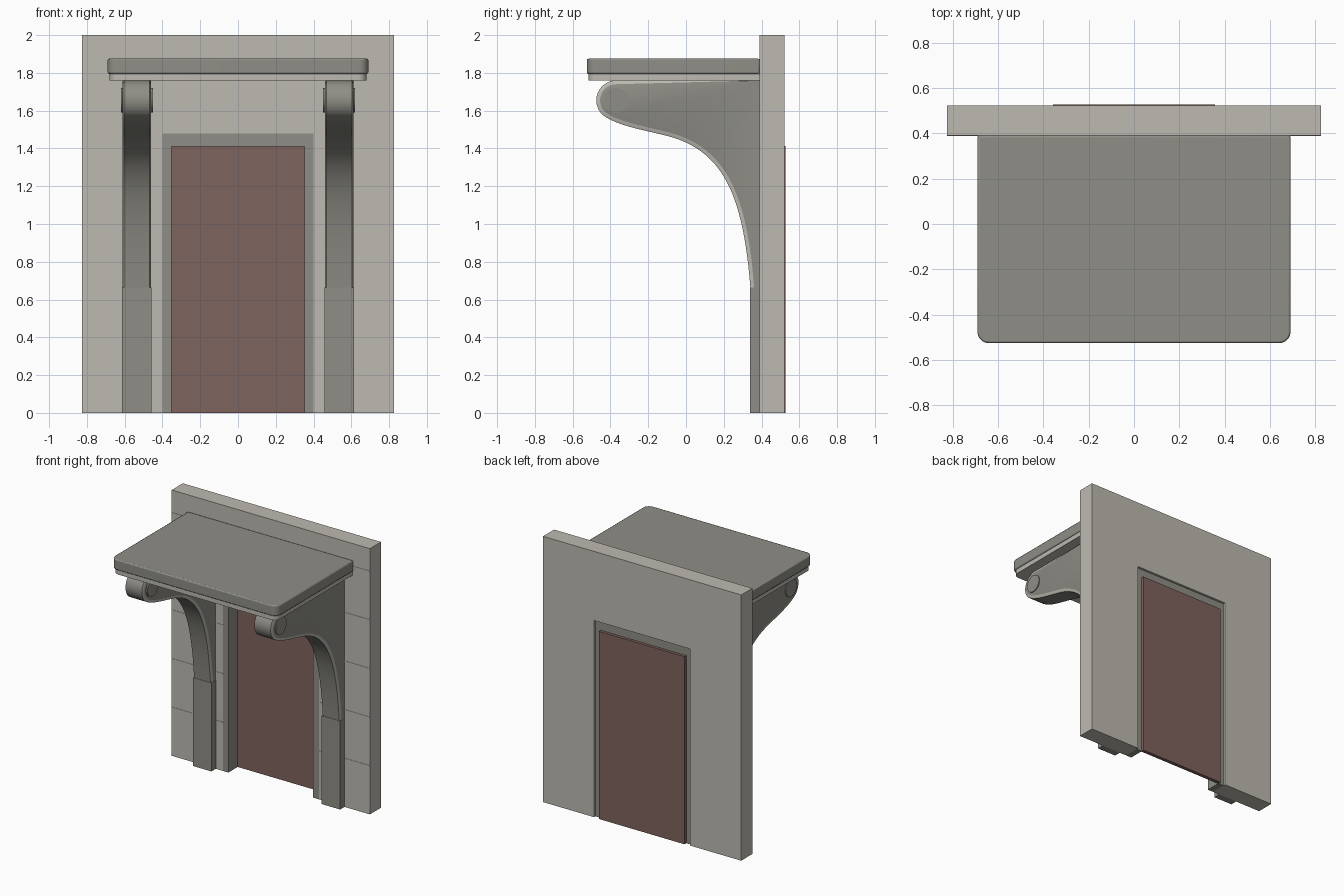
import bpy, bmesh, math
from mathutils import Vector
from mathutils.geometry import interpolate_bezier

cube = bpy.data.objects.get("Cube")
if cube:
    bpy.data.objects.remove(cube, do_unlink=True)


def material(name, rgb):
    m = bpy.data.materials.new(name)
    m.use_nodes = True
    m.diffuse_color = (*rgb, 1)
    m.node_tree.nodes["Principled BSDF"].inputs["Base Color"].default_value = (*rgb, 1)
    return m


LIGHT = material("light stone", (0.51, 0.49, 0.44))
DARK = material("dark stone", (0.275, 0.27, 0.24))
DOOR = material("door brown", (0.21, 0.125, 0.11))


def finish(name, bm, *mats):
    bmesh.ops.recalc_face_normals(bm, faces=bm.faces)
    mesh = bpy.data.meshes.new(name)
    bm.to_mesh(mesh)
    bm.free()
    for m in mats:
        mesh.materials.append(m)
    ob = bpy.data.objects.new(name, mesh)
    bpy.context.collection.objects.link(ob)
    return ob


def loft(bm, loops):
    """Skin matching vertex loops and cap both ends."""
    rings = [[bm.verts.new(p) for p in loop] for loop in loops]
    bands = []
    for a, b in zip(rings, rings[1:]):
        bands.append([bm.faces.new((a[i - 1], a[i], b[i], b[i - 1])) for i in range(len(a))])
    caps = [bm.faces.new(rings[0]), bm.faces.new(rings[-1])]
    return bands, caps


def prism(name, pts, place, lo, hi, mat):
    bm = bmesh.new()
    loft(bm, [[place(u, v, d) for u, v in pts] for d in (lo, hi)])
    return finish(name, bm, mat)


def front_plane(u, v, d):
    return (u, d, v)


def ground_plane(u, v, d):
    return (u, v, d)


def box(name, x0, x1, y0, y1, z0, z1, mat):
    return prism(name, [(x0, y0), (x1, y0), (x1, y1), (x0, y1)], ground_plane, z0, z1, mat)


def arch(outer, top, inner, head):
    """Square arch outline, open at the floor."""
    return [(-outer, 0), (-inner, 0), (-inner, head), (inner, head),
            (inner, 0), (outer, 0), (outer, top), (-outer, top)]


def smooth(ob):
    bpy.ops.object.select_all(action="DESELECT")
    ob.select_set(True)
    bpy.context.view_layer.objects.active = ob
    bpy.ops.object.shade_smooth_by_angle(angle=math.radians(25))


# Wall, door frame and door
FRONT, BACK = 0.39, 0.522
prism("wall", arch(0.825, 2, 0.4, 1.48), front_plane, FRONT, BACK, LIGHT)
prism("door_frame", arch(0.4, 1.48, 0.353, 1.41), front_plane, FRONT, 0.505, DARK)
box("door", -0.356, 0.356, 0.5, 0.527, 0, 1.412, DOOR)

# Fine course lines across the wall face
for i in range(1, 6):
    z = i * 0.366
    spans = [(-0.825, -0.4), (0.4, 0.825)] if z < 1.48 else [(-0.825, 0.825)]
    for x0, x1 in spans:
        box("wall_course", x0, x1, FRONT - 0.002, FRONT + 0.01, z - 0.002, z + 0.002, LIGHT)


# Canopy slabs with rounded front corners
def rounded(half, front, r):
    pts = [(half, FRONT), (-half, FRONT)]
    for cx, start in ((-half + r, 180), (half - r, 270)):
        for k in range(9):
            a = math.radians(start + k * 90 / 8)
            pts.append((cx + r * math.cos(a), front + r + r * math.sin(a)))
    return pts


top = prism("canopy_top", rounded(0.69, -0.525, 0.05), ground_plane, 1.795, 1.875, DARK)
bevel = top.modifiers.new("soft_edges", "BEVEL")
bevel.width = 0.008
bevel.segments = 2
bevel.limit_method = "ANGLE"
bevel.angle_limit = math.radians(40)
smooth(top)
smooth(prism("canopy_underside", rounded(0.68, -0.516, 0.045), ground_plane, 1.76, 1.795, LIGHT))

# Bracket profile in (y, z): scroll arc, then a sweeping S curve
CY, CZ, R = -0.37, 1.655, 0.105
curve = [Vector((CY + R * math.cos(math.radians(a)), CZ + R * math.sin(math.radians(a))))
         for a in range(90, 236, 10)]
sweep = [[(-0.43, 1.569), (-0.36, 1.52), (-0.2, 1.492), (-0.14, 1.476)],
         [(-0.14, 1.476), (0.18, 1.41), (0.3, 1.19), (0.341, 0.661)]]
for (p0, h0, h1, p1), n in zip(sweep, (10, 28)):
    pts = interpolate_bezier(*[Vector((*p, 0)) for p in (p0, h0, h1, p1)], n)
    curve += [p.to_2d() for p in pts[1:]]

inset = []
for i, p in enumerate(curve):
    d = (curve[min(i + 1, len(curve) - 1)] - curve[max(i - 1, 0)]).normalized()
    inset.append(p + Vector((-d.y, d.x)) * 0.02)
inset[-1].y = curve[-1].y
ends = [Vector((FRONT, 0.661)), Vector((FRONT, 1.76))]
outer, inner = curve + ends, inset + ends

for side, label in ((1, "left"), (-1, "right")):
    # Bracket: dark panels and sweep, light sloping edge band
    bm = bmesh.new()
    layers = [(0.46, inner), (0.468, outer), (0.604, outer), (0.612, inner)]
    bands, caps = loft(bm, [[(side * x, p.x, p.y) for p in prof] for x, prof in layers])
    for f in bands[0] + bands[2]:
        f.material_index = 1
    smooth(finish(label + "_bracket", bm, DARK, LIGHT))

    # Round boss through the scroll
    ring = [(CY + 0.065 * math.cos(k * math.tau / 32), CZ + 0.065 * math.sin(k * math.tau / 32))
            for k in range(32)]
    smooth(prism(label + "_scroll_boss", ring, lambda u, v, d: (d, u, v),
                 side * 0.45, side * 0.619, DARK))

    # Pilaster under the bracket
    x0, x1 = sorted((side * 0.458, side * 0.613))
    box(label + "_pilaster", x0, x1, 0.338, FRONT, 0, 0.665, DARK)
